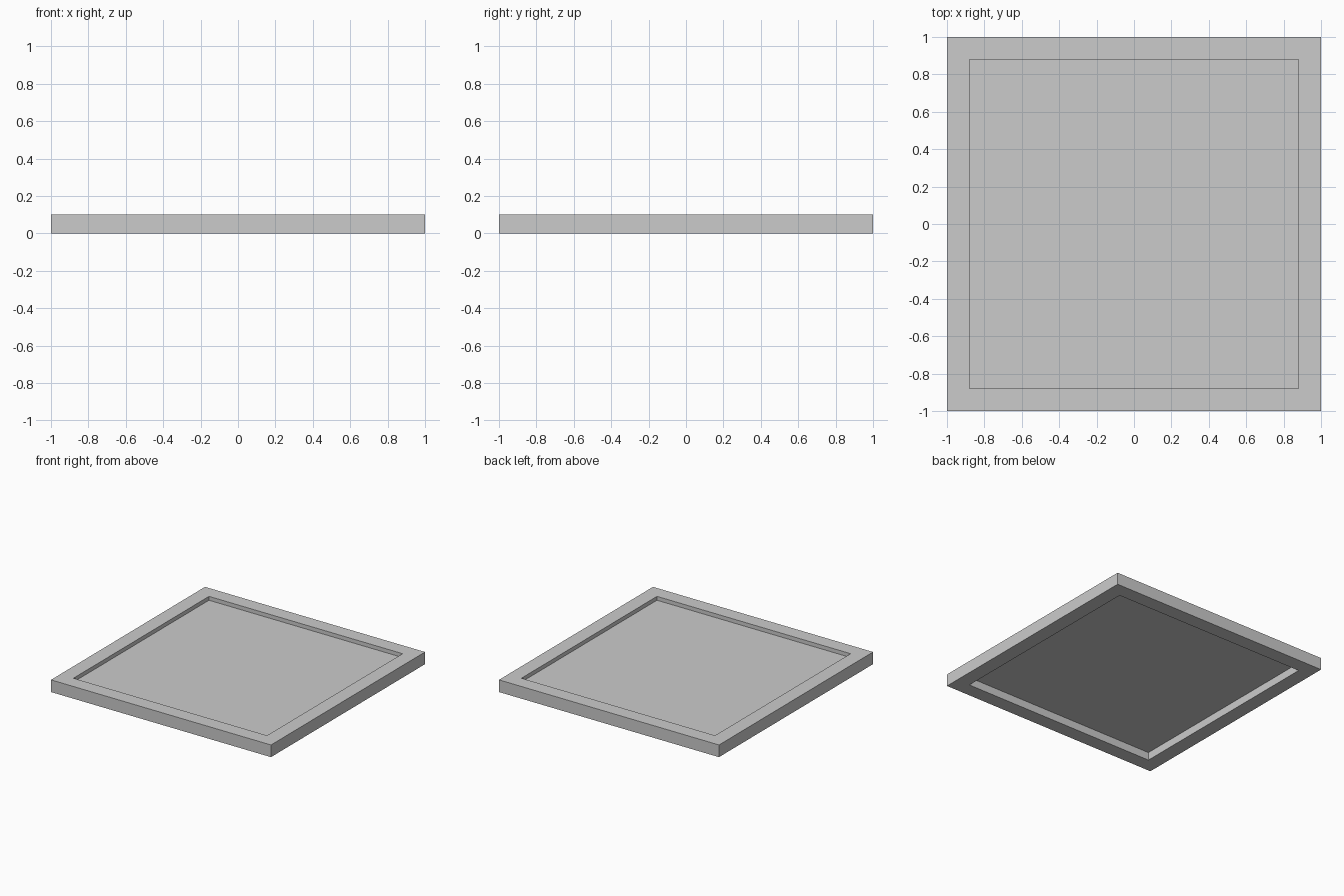
import bpy, bmesh

if "Cube" in bpy.data.objects:
    bpy.data.objects.remove(bpy.data.objects["Cube"])

OUTER, INNER, HEIGHT = 1.0, 0.88, 0.10


def make_object(name, bm):
    bmesh.ops.recalc_face_normals(bm, faces=bm.faces)
    mesh = bpy.data.meshes.new(name)
    bm.to_mesh(mesh)
    bm.free()
    obj = bpy.data.objects.new(name, mesh)
    bpy.context.collection.objects.link(obj)
    return obj


def square(bm, r, z):
    return [bm.verts.new((x * r, y * r, z))
            for x, y in ((-1, -1), (1, -1), (1, 1), (-1, 1))]


# Square border frame: a rectangular section closed into a ring
bm = bmesh.new()
rings = [square(bm, r, z) for r, z in
         ((OUTER, 0), (OUTER, HEIGHT), (INNER, HEIGHT), (INNER, 0))]
for a, b in zip(rings, rings[1:] + rings[:1]):
    for i in range(4):
        j = (i + 1) % 4
        bm.faces.new((a[i], a[j], b[j], b[i]))
make_object("frame", bm)

# Thin panel set inside the frame, recessed on both sides
bm = bmesh.new()
bottom, top = square(bm, INNER, 0.065), square(bm, INNER, 0.068)
bm.faces.new(bottom)
bm.faces.new(top)
for i in range(4):
    j = (i + 1) % 4
    bm.faces.new((bottom[i], bottom[j], top[j], top[i]))
make_object("panel", bm)
